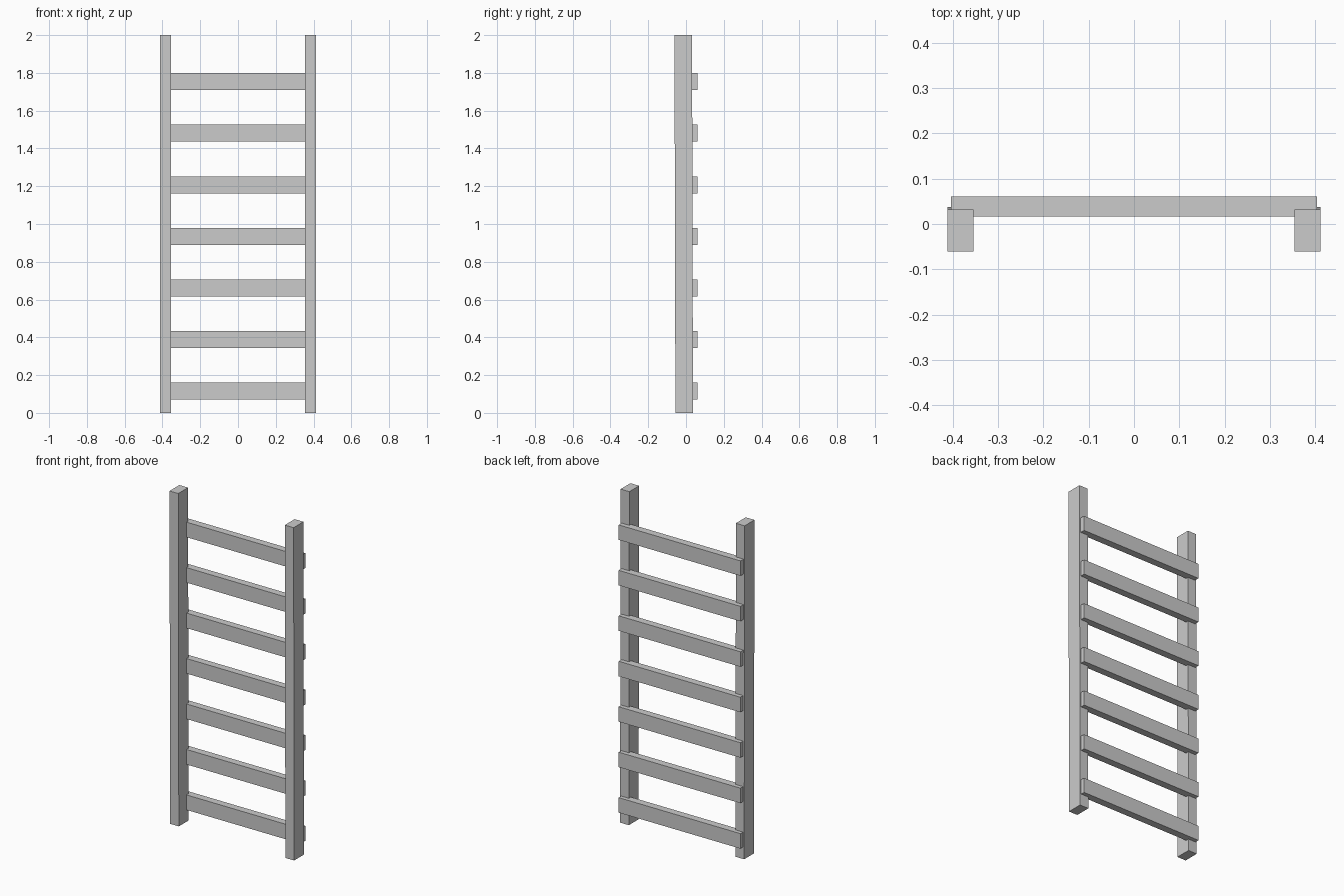
import bpy, bmesh

if "Cube" in bpy.data.objects:
    bpy.data.objects.remove(bpy.data.objects["Cube"])


def box(name, x, y, z, lean=0.0):
    """Box from (min, max) ranges; lean shifts the top face along y."""
    bm = bmesh.new()
    bmesh.ops.create_cube(bm, size=1)
    for v in bm.verts:
        top = v.co.z > 0
        v.co = (x[v.co.x > 0], y[v.co.y > 0] + (lean if top else 0), z[top])
    mesh = bpy.data.meshes.new(name)
    bm.to_mesh(mesh)
    bm.free()
    obj = bpy.data.objects.new(name, mesh)
    bpy.context.collection.objects.link(obj)
    return obj


# Two upright rails, leaning very slightly forward
box("left_rail", (-0.412, -0.354), (-0.056, 0.037), (0, 2), lean=-0.005)
box("right_rail", (0.354, 0.412), (-0.056, 0.037), (0, 2), lean=-0.005)

# Seven flat rungs let into the back of the rails
for i in range(7):
    z = 0.116 + i * 0.2729
    box(f"rung_{i + 1}", (-0.404, 0.404), (0.017, 0.061), (z - 0.045, z + 0.045))
